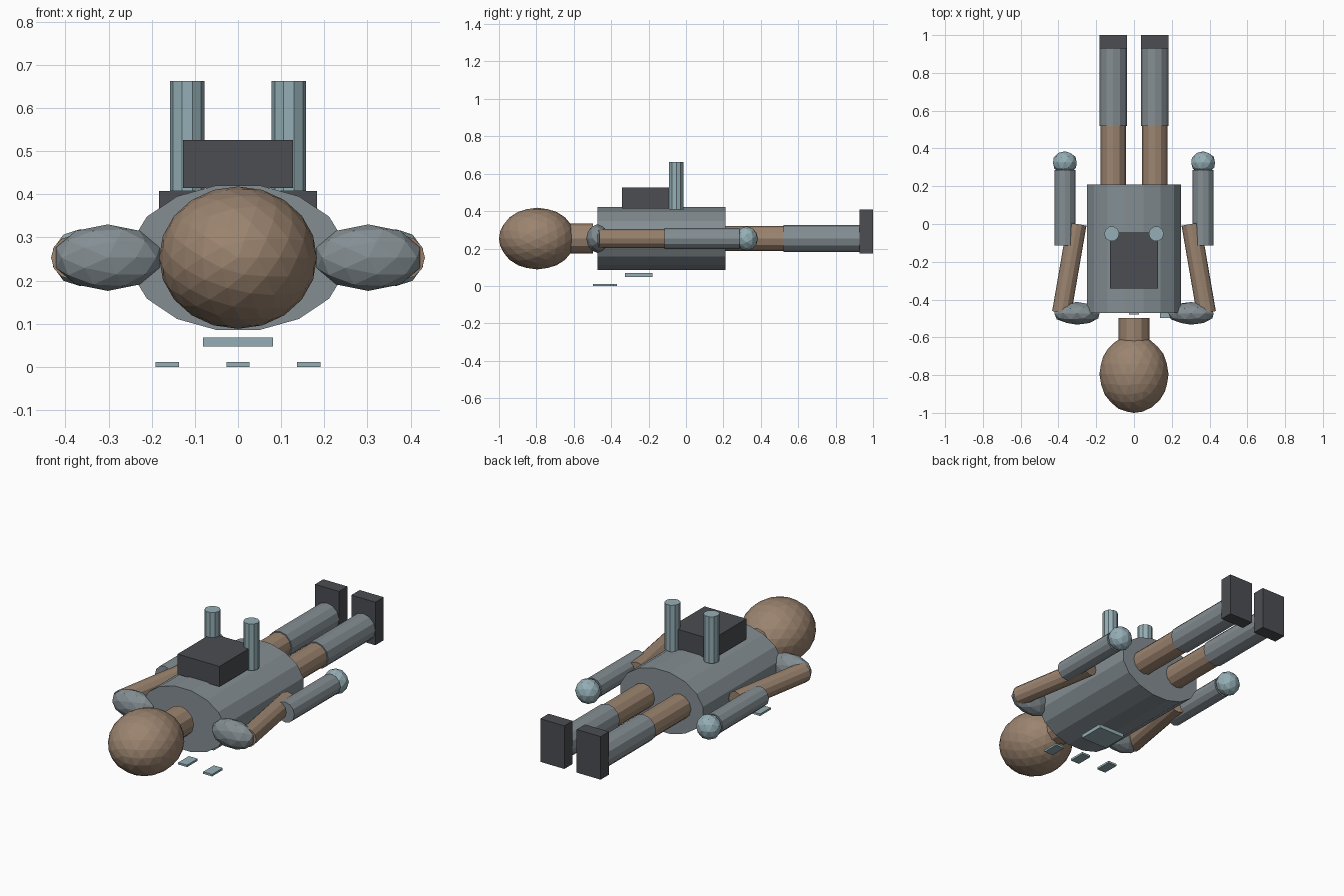
import bpy
from math import pi
from mathutils import Vector, Matrix

if "Cube" in bpy.data.objects:
    bpy.data.objects.remove(bpy.data.objects["Cube"])

Z = 0.253  # height of the body axis


def material(name, rgb):
    m = bpy.data.materials.new(name)
    m.diffuse_color = (*rgb, 1)
    m.use_nodes = True
    m.node_tree.nodes["Principled BSDF"].inputs["Base Color"].default_value = m.diffuse_color
    return m


SKIN = material("tan", (0.33, 0.23, 0.16))
GREY = material("blue_grey", (0.23, 0.27, 0.29))
BLUE = material("light_blue", (0.30, 0.43, 0.47))
DARK = material("dark", (0.07, 0.075, 0.085))


def finish(name, mat):
    ob = bpy.context.object
    ob.name = name
    ob.data.materials.append(mat)
    return ob


def box(name, lo, hi, mat):
    lo, hi = Vector(lo), Vector(hi)
    bpy.ops.mesh.primitive_cube_add(size=1)
    ob = finish(name, mat)
    ob.data.transform(Matrix.Diagonal((*(hi - lo), 1)))
    ob.location = (lo + hi) / 2
    return ob


def tube(name, a, b, r, mat, sides=12, turn=0.0, squash=1.0):
    a, b = Vector(a), Vector(b)
    d = b - a
    bpy.ops.mesh.primitive_cylinder_add(vertices=sides, radius=r, depth=d.length)
    ob = finish(name, mat)
    ob.data.transform(Matrix.Diagonal((1, squash, 1, 1)) @ Matrix.Rotation(turn, 4, 'Z'))
    ob.matrix_world = Matrix.Translation((a + b) / 2) @ d.to_track_quat('Z', 'Y').to_matrix().to_4x4()
    return ob


def ball(name, centre, radii, mat, level):
    bpy.ops.mesh.primitive_ico_sphere_add(subdivisions=level, radius=1)
    ob = finish(name, mat)
    ob.data.transform(Matrix.Diagonal((*radii, 1)) @ Matrix.Rotation(pi / 2, 4, 'X'))
    ob.location = centre
    return ob


# Head, neck and body
ball("head", (0, -0.795, Z), (0.183, 0.205, 0.165), SKIN, 3)
tube("neck", (0, -0.66, Z), (0, -0.497, Z), 0.081, SKIN)
torso = tube("torso", (0, -0.472, Z), (0, 0.21, Z), 0.254, GREY, 16, pi / 16, 0.171 / 0.254)

# Pack with two upright posts
box("pack", (-0.127, -0.342, 0.415), (0.127, -0.045, 0.526), DARK)

for side, s in (("left", -1), ("right", 1)):
    tube(side + "_post", (s * 0.118, -0.052, 0.408), (s * 0.118, -0.052, 0.663), 0.04, BLUE, 10, pi / 2)
    # Arms
    ball(side + "_shoulder", (s * 0.302, -0.473, Z), (0.126, 0.06, 0.077), GREY, 2)
    tube(side + "_upper_arm", (s * 0.383, -0.47, Z), (s * 0.302, 0.0, Z), 0.051, SKIN)
    tube(side + "_forearm", (s * 0.366, -0.115, Z), (s * 0.366, 0.285, Z), 0.056, GREY)
    ball(side + "_hand", (s * 0.366, 0.325, Z), (0.066, 0.06, 0.066), BLUE, 2)
    # Legs
    tube(side + "_thigh", (s * 0.11, 0.15, Z), (s * 0.11, 0.53, Z), 0.067, SKIN)
    tube(side + "_boot", (s * 0.11, 0.52, Z), (s * 0.11, 0.93, Z), 0.073, GREY)
    box(side + "_foot", (s * 0.11 - 0.073, 0.928, 0.172), (s * 0.11 + 0.073, 1.0, 0.408), DARK)

# Loose plates under the body
box("chest_plate", (-0.081, -0.325, 0.047), (0.081, -0.18, 0.068), BLUE)
for i in (-1, 0, 1):
    x, y = i * 0.164, -0.433 - i * 0.018
    box(f"small_plate_{i + 2}", (x - 0.027, y - 0.046, 0), (x + 0.027, y + 0.046, 0.011), BLUE)
